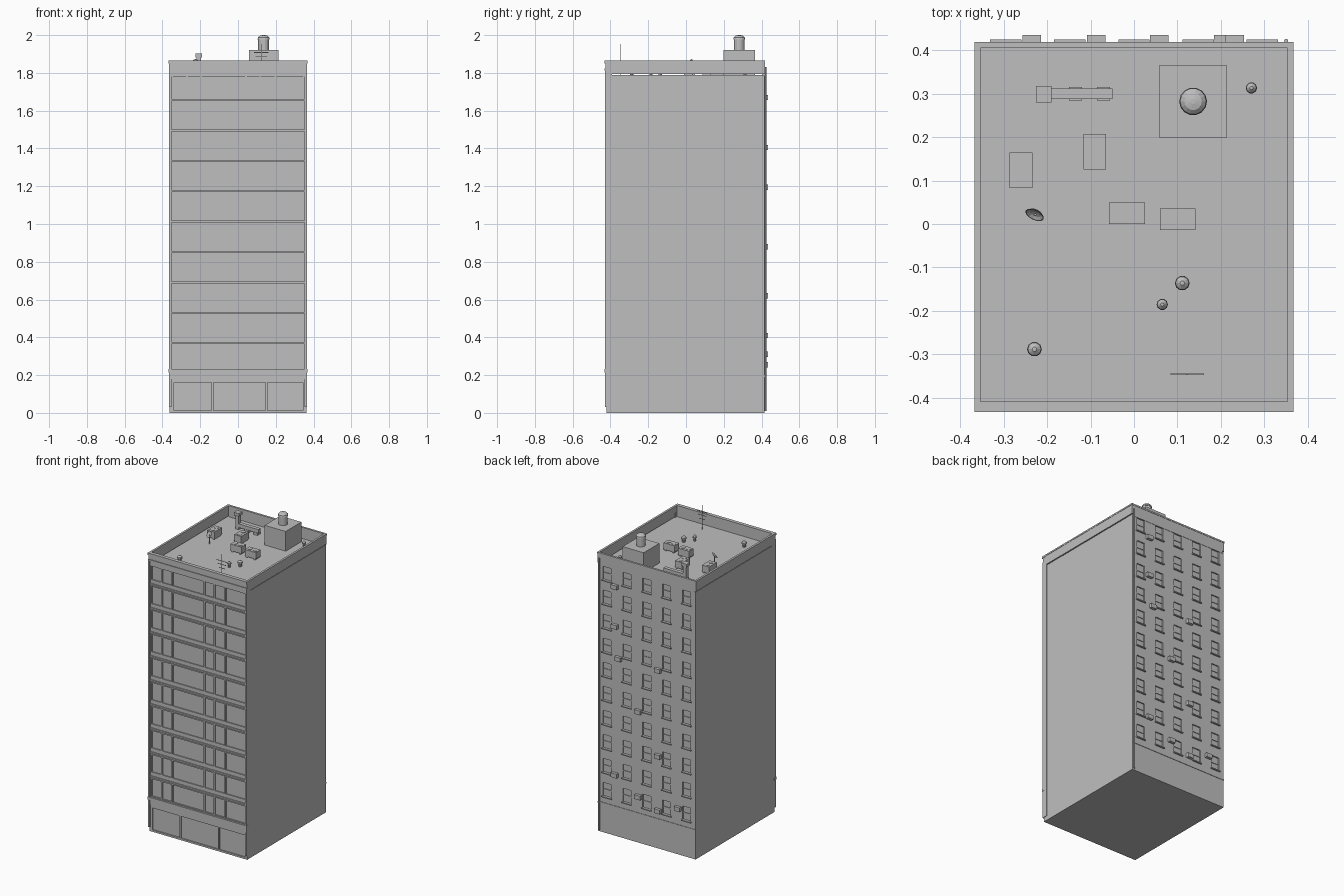
import bpy, bmesh, math
from mathutils import Matrix, Vector

if "Cube" in bpy.data.objects:
    bpy.data.objects.remove(bpy.data.objects["Cube"])

grey = bpy.data.materials.new("plain grey")
grey.use_nodes = True
GREY = (0.52, 0.52, 0.52, 1)
grey.diffuse_color = GREY
bsdf = grey.node_tree.nodes["Principled BSDF"]
bsdf.inputs["Base Color"].default_value = GREY
bsdf.inputs["Roughness"].default_value = 0.8


def finish(name, bm):
    mesh = bpy.data.meshes.new(name)
    bm.to_mesh(mesh)
    bm.free()
    mesh.materials.append(grey)
    ob = bpy.data.objects.new(name, mesh)
    bpy.context.collection.objects.link(ob)
    return ob


def boxes(name, items):
    """Each item is ((x0, x1), (y0, y1), (z0, z1))."""
    bm = bmesh.new()
    for item in items:
        size = Vector([b - a for a, b in item])
        mid = Vector([(a + b) / 2 for a, b in item])
        m = Matrix.Translation(mid) @ Matrix.Diagonal((*size, 1))
        bmesh.ops.create_cube(bm, size=1, matrix=m)
    return finish(name, bm)


def turned(name, x, y, profile, sides=12):
    """Stack of rings from (radius, z) pairs, capped at both ends."""
    bm = bmesh.new()
    rings = [[bm.verts.new((x + r * math.cos(math.tau * i / sides),
                            y + r * math.sin(math.tau * i / sides), z))
              for i in range(sides)] for r, z in profile]
    for a, b in zip(rings, rings[1:]):
        for i in range(sides):
            j = (i + 1) % sides
            bm.faces.new((a[i], a[j], b[j], b[i]))
    bm.faces.new(rings[0][::-1])
    bm.faces.new(rings[-1])
    return finish(name, bm)


W, FRONT, BACK = 0.362, -0.42, 0.415
ROOF, TOP = 1.79, 1.865
FLOORS = [0.208 + 0.161 * k for k in range(10)]

# Main tower with recessed windows
body = boxes("tower_body", [((-W, W), (FRONT, BACK), (0, ROOF))])
cuts = []
edges = [-0.35, -0.27, -0.195, 0.043, 0.118, 0.198, 0.35]
for z in FLOORS:
    for a, b in zip(edges, edges[1:]):
        cuts.append(((a + 0.005, b - 0.005), (FRONT - 0.05, FRONT + 0.007),
                     (z + 0.03, min(z + 0.145, ROOF - 0.006))))
shop = [-0.345, -0.134, 0.15, 0.35]
for a, b in zip(shop, shop[1:]):
    cuts.append(((a + 0.005, b - 0.005), (FRONT - 0.05, FRONT + 0.008), (0.012, 0.16)))
columns = [-0.295 + 0.1475 * i for i in range(5)]
for z in FLOORS:
    for x in columns:
        cuts.append(((x - 0.03, x + 0.03), (BACK - 0.008, BACK + 0.05),
                     (z + 0.035, z + 0.125)))
cutter = boxes("window_cutter", cuts)
cutter.hide_render = True
cutter.display_type = 'WIRE'
cutter.hide_set(True)
mod = body.modifiers.new("windows", 'BOOLEAN')
mod.object = cutter
mod.operation = 'DIFFERENCE'
mod.solver = 'EXACT'

# Front edge piers and floor ledges
boxes("front_piers", [((s - 0.006, s + 0.006), (-0.43, -0.391), (0.03, 1.82))
                      for s in (-0.359, 0.359)])
boxes("front_ledges", [((-0.353, 0.353), (-0.428, FRONT), (z - 0.005, z + 0.005))
                       for z in FLOORS[1:]])
boxes("ground_floor_band", [((-0.367, 0.367), (-0.432, FRONT + 0.01), (0.215, 0.232)),
                            ((-0.355, 0.355), (-0.426, FRONT), (0.18, 0.215))])

# Back sills, sash rails, air conditioners and drain pipe
boxes("back_sills", [((x - 0.036, x + 0.036), (BACK - 0.004, 0.424), (z + 0.028, z + 0.035))
                     for z in FLOORS for x in columns])
boxes("back_sash_rails", [((x - 0.03, x + 0.03), (BACK - 0.008, BACK - 0.004),
                           (z + 0.078, z + 0.083)) for z in FLOORS for x in columns])
boxes("back_band", [((-W, W), (BACK, BACK + 0.003), (0.19, 0.2))])
units = [(0.232, 1.67), (0.232, 1.405), (0.205, 1.195), (-0.087, 1.195), (0.058, 0.88),
         (-0.087, 0.62), (0.232, 0.41), (0.058, 0.31), (-0.087, 0.255), (-0.235, 0.31)]
boxes("window_air_conditioners", [((x - 0.021, x + 0.021), (BACK - 0.01, 0.435),
                                   (z - 0.014, z + 0.014)) for x, z in units])
turned("drain_pipe", 0.35, 0.421, [(0.005, 0.01), (0.005, 1.83)], 8)

# Parapet walls, side fascia and coping
boxes("parapet", [
    ((-0.365, -0.354), (-0.41, 0.417), (1.795, 1.856)),
    ((0.354, 0.365), (-0.41, 0.417), (1.795, 1.856)),
    ((-0.354, 0.354), (0.406, 0.417), (1.78, 1.856)),
    ((-0.365, 0.365), (-0.426, -0.408), (1.78, 1.856))])
boxes("coping", [
    ((-0.367, -0.353), (-0.408, 0.405), (1.855, TOP)),
    ((0.353, 0.367), (-0.408, 0.405), (1.855, TOP)),
    ((-0.367, 0.367), (0.405, 0.419), (1.855, TOP)),
    ((-0.367, 0.367), (-0.432, -0.408), (1.85, TOP))])
boxes("front_cornice", [((-0.365, 0.365), (-0.431, -0.42), (1.812, 1.822))])

# Stair house and water tank
boxes("stair_house", [((0.058, 0.214), (0.199, 0.365), (ROOF, 1.922))])
turned("water_tank", 0.136, 0.282,
       [(0.029, 1.92), (0.029, 1.978), (0.032, 1.978), (0.03, 1.988),
        (0.02, 1.997), (0.006, 2.0)], 14)

# Rooftop cooling units with raised fans
cooling = [(-0.26, 0.124, 0.026, 0.041), (-0.09, 0.166, 0.026, 0.041),
           (-0.016, 0.025, 0.041, 0.025), (0.101, 0.011, 0.041, 0.025)]
boxes("cooling_units", [((x - a, x + a), (y - b, y + b), (ROOF + 0.008, ROOF + 0.052))
                        for x, y, a, b in cooling])
boxes("cooling_unit_feet", [((x + s * a * 0.7 - 0.005, x + s * a * 0.7 + 0.005),
                             (y - b * 0.9, y + b * 0.9), (ROOF, ROOF + 0.009))
                            for x, y, a, b in cooling for s in (-1, 1)])
for x, y, a, b in cooling:
    for s in (-0.5, 0.5):
        fx, fy = (x + s * a, y) if a > b else (x, y + s * b)
        turned("cooling_fan", fx, fy, [(0.015, ROOF + 0.05), (0.015, ROOF + 0.054)], 10)

# Duct with hooded riser
boxes("roof_duct", [((-0.2, -0.05), (0.287, 0.312), (ROOF + 0.015, ROOF + 0.04)),
                    ((-0.22, -0.196), (0.287, 0.312), (ROOF, 1.89)),
                    ((-0.226, -0.19), (0.28, 0.317), (1.882, 1.902))]
      + [((x, x + 0.03), (0.284, 0.315), (ROOF, ROOF + 0.016)) for x in (-0.15, -0.085)])

# Mushroom vents
for x, y, r in [(0.27, 0.313, 0.013), (0.111, -0.136, 0.017),
                (0.065, -0.185, 0.013), (-0.229, -0.288, 0.017)]:
    turned("roof_vent", x, y, [(r * 0.6, ROOF), (r * 0.6, ROOF + 0.022), (r, ROOF + 0.022),
                               (r * 0.9, ROOF + 0.032), (r * 0.3, ROOF + 0.04)], 10)

# Aerial
aerial = [((0.121, 0.124), (-0.347, -0.344), (ROOF, 1.953))]
for z, half in [(1.86, 0.022), (1.885, 0.03), (1.908, 0.038)]:
    aerial.append(((0.1225 - half, 0.1225 + half), (-0.347, -0.344), (z - 0.0015, z + 0.0015)))
boxes("aerial", aerial)

# Satellite dish
turned("dish_post", -0.227, 0.022, [(0.003, ROOF), (0.003, 1.85)], 6)
dish = turned("satellite_dish", 0, 0, [(0.004, -0.006), (0.015, -0.003), (0.023, 0.004),
                                       (0.021, 0.004), (0.014, -0.001), (0.003, -0.004)], 12)
dish.location = (-0.227, 0.024, 1.851)
dish.rotation_euler = (math.radians(60), 0, math.radians(-25))
